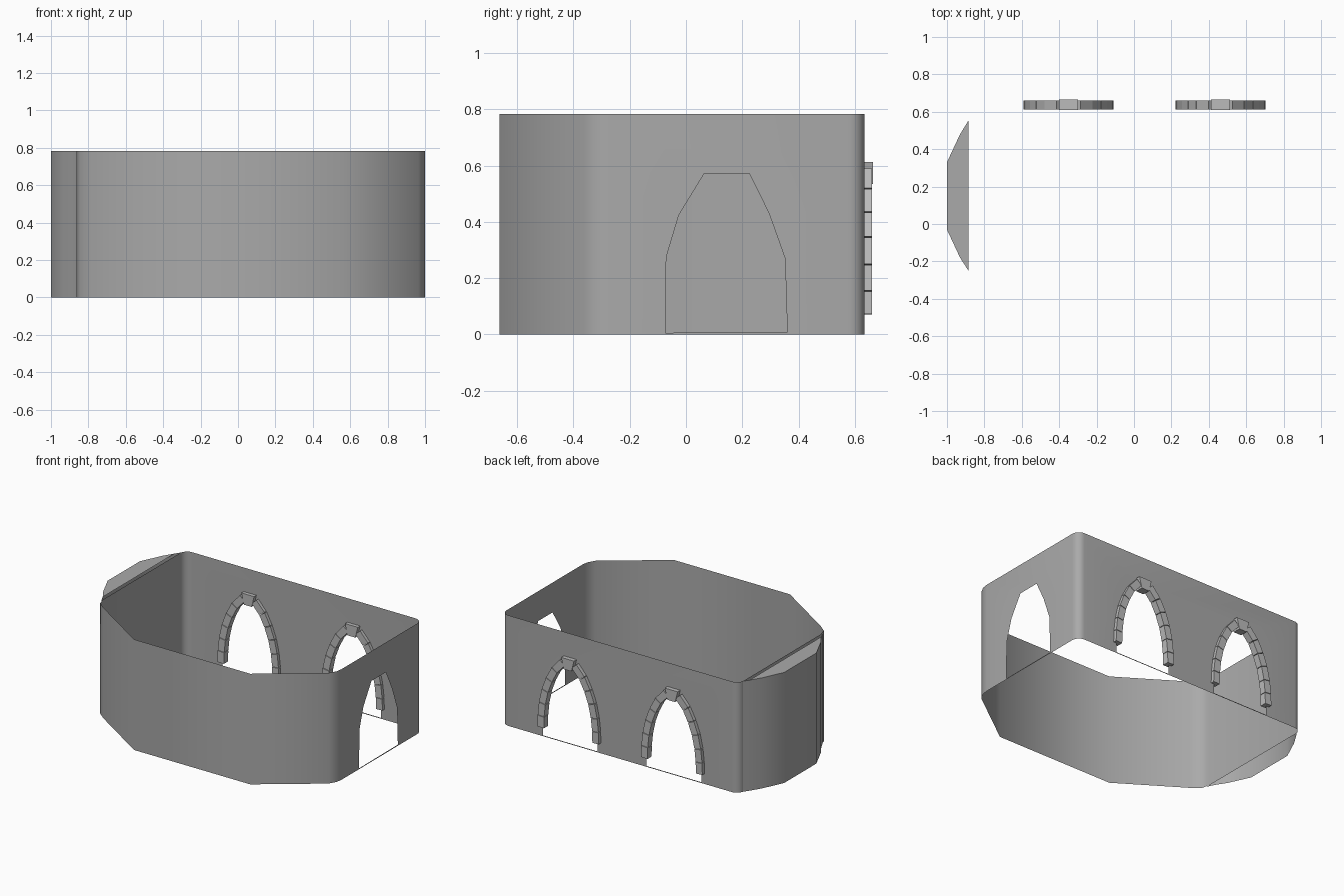
import bpy, bmesh, math
from mathutils import Vector

if "Cube" in bpy.data.objects:
    bpy.data.objects.remove(bpy.data.objects["Cube"])

H = 0.783       # wall height
X0, X1, YB, R = -0.86, 1.0, 0.635, 0.055


def grey(name, v):
    m = bpy.data.materials.new(name)
    m.diffuse_color = (v, v, v, 1)
    m.use_nodes = True
    m.node_tree.nodes["Principled BSDF"].inputs["Base Color"].default_value = m.diffuse_color
    return m


WALL, STONE = grey("dark_grey", .40), grey("stone_grey", .50)


def finish(bm, name, mat, smooth=True):
    bmesh.ops.remove_doubles(bm, verts=bm.verts, dist=0.0005)
    bmesh.ops.recalc_face_normals(bm, faces=bm.faces)
    me = bpy.data.meshes.new(name)
    bm.to_mesh(me)
    bm.free()
    me.materials.append(mat)
    ob = bpy.data.objects.new(name, me)
    bpy.context.collection.objects.link(ob)
    if smooth:
        bpy.ops.object.select_all(action='DESELECT')
        ob.select_set(True)
        bpy.context.view_layer.objects.active = ob
        bpy.ops.object.shade_smooth_by_angle(angle=math.radians(45))
    return ob


def strip(bm, path):
    """Vertical sheet along a plan path."""
    lo = [bm.verts.new((x, y, 0)) for x, y in path]
    hi = [bm.verts.new((x, y, H)) for x, y in path]
    for i in range(len(path) - 1):
        bm.faces.new((lo[i], lo[i + 1], hi[i + 1], hi[i]))


def panel(bm, loops, place):
    """Flat sheet with holes; the first loop is the outline."""
    edges = []
    for loop in loops:
        vs = [bm.verts.new(place(u, z)) for u, z in loop]
        edges += [bm.edges.new((vs[i - 1], vs[i])) for i in range(len(vs))]
    bmesh.ops.triangle_fill(bm, edges=edges, use_beauty=True)


def arc(cx, cy, r, a0, a1, n=6):
    return [(cx + r * math.cos(math.radians(a0 + (a1 - a0) * i / n)),
             cy + r * math.sin(math.radians(a0 + (a1 - a0) * i / n))) for i in range(n + 1)]


# Half centreline of a stone arch, from foot to keystone
half = [(.215, .07), (.213, .153), (.203, .245), (.182, .34), (.15, .425), (.108, .505), (.045, .575)]
centres = (-.35, .462)

# Room walls: front and left sheet, rounded corners, pierced back and right panels
bm = bmesh.new()
front = [(X1, -.27), (.993, -.315), (.965, -.365), (.56, -.663), (-.35, -.663),
         (-.79, -.38), (-.845, -.335), (X0, -.28)]
strip(bm, front + arc(X0 + R, YB - R, R, 180, 90))
strip(bm, arc(X1 - R, YB - R, R, 90, 0))
holes = []
for c in centres:
    side = [(.215, .006)] + half
    holes.append([(c + u, z) for u, z in side] + [(c - u, z) for u, z in reversed(side)])
panel(bm, [[(X0 + R, 0), (X1 - R, 0), (X1 - R, H), (X0 + R, H)]] + holes,
      lambda u, z: (u, YB, z))
door = [(-.073, .006), (-.07, .275), (-.025, .425), (.065, .572), (.225, .572),
        (.295, .43), (.352, .27), (.36, .008)]
panel(bm, [[(-.27, 0), (YB - R, 0), (YB - R, H), (-.27, H)], door],
      lambda u, z: (X1, u, z))
finish(bm, "room_walls", WALL)

# Shallow side bay with a flat cap, open underneath
bay = [(X0, .59), (-.885, .553), (-.93, .48), (-1, .33), (-1, -.03), (-.93, -.18), (-.885, -.25), (X0, -.3)]
bm = bmesh.new()
strip(bm, bay)
bm.faces.new([bm.verts.new((x, y, H)) for x, y in bay[1:-1]])
finish(bm, "side_bay", WALL)


def block(bm, pts, y0, y1):
    a = [bm.verts.new((x, y0, z)) for x, z in pts]
    b = [bm.verts.new((x, y1, z)) for x, z in pts]
    bm.faces.new(a)
    bm.faces.new(b[::-1])
    for i in range(len(pts)):
        bm.faces.new((a[i - 1], b[i - 1], b[i], a[i]))


# Stone arches: separate voussoirs each side and a keystone
pts = [Vector(p) for p in half]
norms = []
for i in range(len(pts)):
    t = (pts[min(i + 1, len(pts) - 1)] - pts[max(i - 1, 0)]).normalized()
    norms.append(Vector((t.y, -t.x)) * .025)
for k, c in enumerate(centres):
    bm = bmesh.new()
    for s in (1, -1):
        for i in range(len(pts) - 1):
            o0, o1 = pts[i] + norms[i], pts[i + 1] + norms[i + 1]
            i0, i1 = pts[i] - norms[i], pts[i + 1] - norms[i + 1]
            quad = [o0.lerp(o1, .02), o0.lerp(o1, .98), i0.lerp(i1, .98), i0.lerp(i1, .02)]
            block(bm, [(c + s * p.x, p.y) for p in quad], .613, .66)
    block(bm, [(c - .03, .535), (c + .03, .535), (c + .05, .613), (c - .05, .613)], .609, .665)
    finish(bm, "stone_arch_%d" % (k + 1), STONE, smooth=False)
